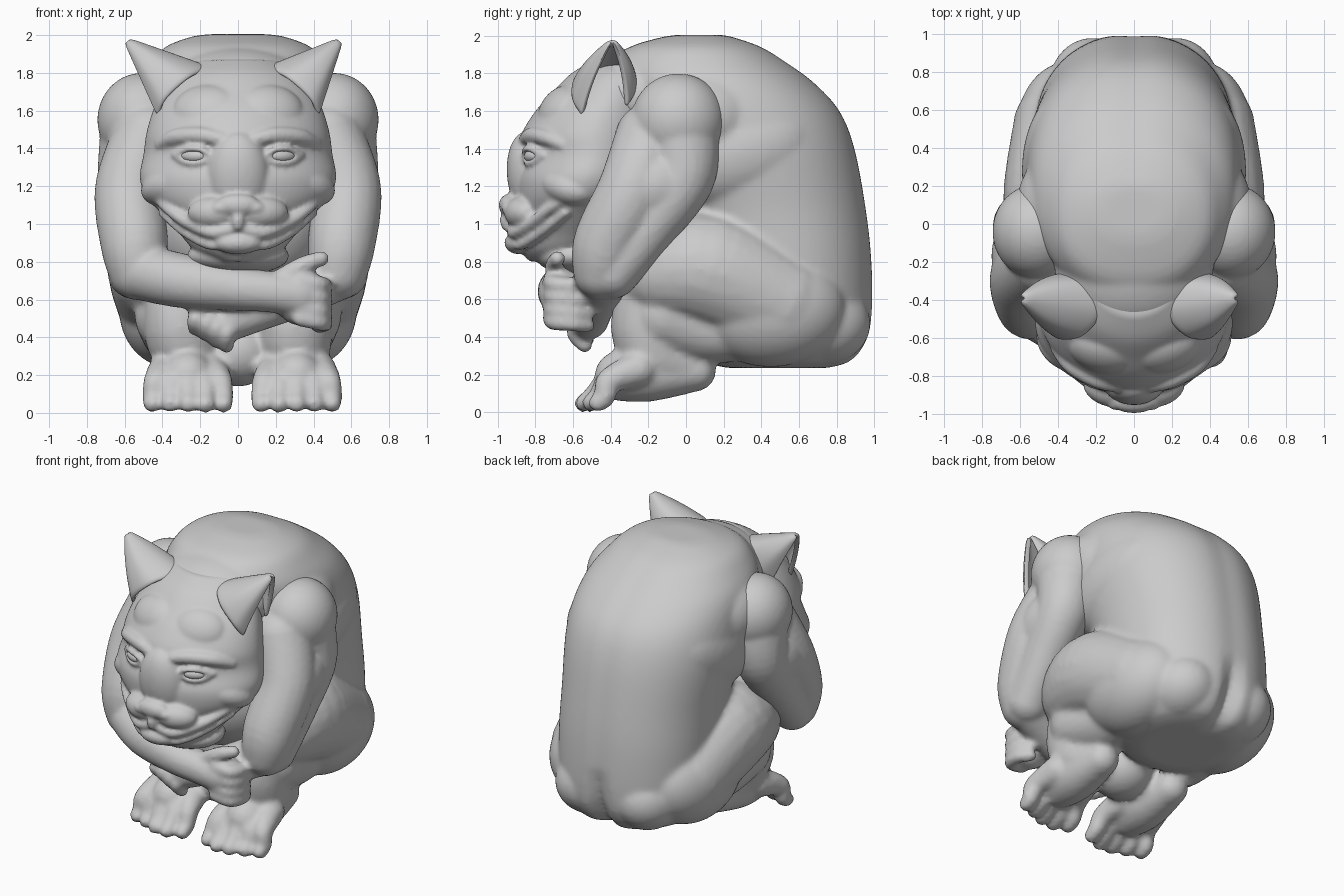
import bpy, bmesh, math
from mathutils import Matrix, Vector, Euler


def spline(pts, n):
    """Catmull-Rom through tuples of any length."""
    p = [pts[0]] + list(pts) + [pts[-1]]
    out = []
    for i in range(1, len(p) - 2):
        for k in range(n):
            t = k / n
            out.append(tuple(0.5 * (2 * b + (c - a) * t + (2 * a - 5 * b + 4 * c - d) * t * t
                                    + (3 * b - a - 3 * c + d) * t ** 3)
                             for a, b, c, d in zip(p[i - 1], p[i], p[i + 1], p[i + 2])))
    return out + [tuple(pts[-1])]


def tube(bm, pts, s=1):
    """Limb of varying radius: points are x, y, z, r; s mirrors x."""
    last = None
    for x, y, z, r in spline(pts, 24):
        v = Vector((x * s, y, z))
        if last is None or (v - last).length > (0.17 if r > 0.1 else 0.3) * r:
            bmesh.ops.create_icosphere(bm, subdivisions=3 if r > 0.1 else 2, radius=r,
                                       matrix=Matrix.Translation(v))
            last = v


def blob(bm, c, r, rot=(0, 0, 0), s=1):
    e = Euler((rot[0], rot[1] * s, rot[2] * s))
    m = Matrix.LocRotScale(Vector((c[0] * s, c[1], c[2])), e, Vector(r))
    bmesh.ops.create_icosphere(bm, subdivisions=4, radius=1, matrix=m)


def loft(bm, sections, power, dent=None, n=72):
    """Stack of superellipses: sections are z, y_front, y_back, half_width."""
    rings = []
    for z, yf, yb, hw in spline(sections, 6):
        ring = []
        for i in range(n):
            a = 2 * math.pi * i / n
            c, q = math.cos(a), math.sin(a)
            x = hw * math.copysign(abs(c) ** (2 / power), c)
            y = (yf + yb) / 2 + (yb - yf) / 2 * math.copysign(abs(q) ** (2 / power), q)
            if dent and q > 0:
                y -= dent(x, z)
            ring.append(bm.verts.new((x, y, z)))
        rings.append(ring)
    for a, b in zip(rings, rings[1:]):
        for i in range(n):
            j = (i + 1) % n
            bm.faces.new((a[i], a[j], b[j], b[i]))
    bm.faces.new(rings[0][::-1])
    bm.faces.new(rings[-1])


def finish(bm, name, voxel=None, smooth=4):
    me = bpy.data.meshes.new(name)
    bm.to_mesh(me)
    bm.free()
    ob = bpy.data.objects.new(name, me)
    bpy.context.collection.objects.link(ob)
    for f in me.polygons:
        f.use_smooth = True
    if voxel:
        m = ob.modifiers.new("fuse", 'REMESH')
        m.mode = 'VOXEL'
        m.voxel_size = voxel
        m.use_smooth_shade = True
        m = ob.modifiers.new("soften", 'SMOOTH')
        m.factor = 0.5
        m.iterations = smooth
    return ob


# Torso with spine groove and cleft, haunches, shins and feet
def back_dent(x, z):
    cleft = 0.07 * math.exp(-(x / 0.06) ** 2) * max(0, min(1, (0.7 - z) / 0.3))
    return cleft + 0.012 * math.exp(-(x / 0.09) ** 2)


bm = bmesh.new()
loft(bm, [(0.235, 0.22, 0.78, 0.26), (0.27, 0.1, 0.89, 0.38), (0.36, 0.03, 0.965, 0.46),
          (0.5, 0.0, 1.0, 0.51), (0.8, 0.0, 0.995, 0.52), (1.08, -0.1, 0.965, 0.53),
          (1.4, -0.3, 0.905, 0.57), (1.6, -0.35, 0.825, 0.56), (1.75, -0.4, 0.69, 0.53),
          (1.86, -0.38, 0.54, 0.46), (1.94, -0.3, 0.41, 0.38), (1.99, -0.14, 0.27, 0.25),
          (2.005, -0.05, 0.2, 0.15)], 2.15, back_dent)
blob(bm, (0, -0.22, 1.68), (0.42, 0.36, 0.26))
blob(bm, (0, -0.2, 1.0), (0.46, 0.36, 0.4))
blob(bm, (0, -0.12, 0.32), (0.2, 0.2, 0.18))
for s in (1, -1):
    blob(bm, (0.37, 0.08, 1.57), (0.25, 0.32, 0.25), (0, 0.3, 0), s)
    blob(bm, (0.37, 0.28, 1.38), (0.22, 0.42, 0.28), (0.3, 0, 0), s)
    blob(bm, (0.36, 0.45, 0.55), (0.27, 0.4, 0.31), (0, 0, 0), s)
    blob(bm, (0.22, 0.72, 0.47), (0.23, 0.26, 0.22), (0, 0, 0), s)
    tube(bm, [(0.36, 0.5, 0.58, 0.28), (0.38, 0.14, 0.75, 0.31), (0.38, -0.08, 0.74, 0.25),
              (0.35, -0.2, 0.70, 0.17)], s)
    fx = 0.31 if s > 0 else 0.265
    tube(bm, [(0.33, -0.2, 0.66, 0.16), (0.30, -0.2, 0.44, 0.2), (fx, -0.14, 0.30, 0.17),
              (fx, 0.03, 0.24, 0.11)], s)
    tube(bm, [(0.34, -0.1, 0.52, 0.21), (0.33, 0.1, 0.45, 0.19), (0.33, 0.3, 0.45, 0.18)], s)
    tube(bm, [(fx, 0.05, 0.22, 0.11), (fx, -0.2, 0.21, 0.155), (fx, -0.37, 0.19, 0.13)], s)
    for i in range(5):
        d = (i - 2) * 0.094
        y = -0.565 + 0.035 * abs(i - 1.5)
        tube(bm, [(fx + d * 0.6, -0.25, 0.23, 0.1), (fx + d * 0.9, -0.41, 0.165, 0.07),
                  (fx + d, y + 0.05, 0.08, 0.056), (fx + d, y, 0.045, 0.05)], s)
finish(bm, "body_and_legs", 0.019, 5)

# Arms: deltoid, triceps, biceps, then the crossed forearms
bm = bmesh.new()
for s in (1, -1):
    blob(bm, (0.51, -0.04, 1.55), (0.235, 0.25, 0.25), (0, 0, 0), s)
    tube(bm, [(0.52, -0.03, 1.5, 0.21), (0.57, -0.02, 1.25, 0.175), (0.57, -0.2, 0.98, 0.15),
              (0.55, -0.4, 0.73, 0.14)], s)
    tube(bm, [(0.47, -0.18, 1.45, 0.2), (0.57, -0.28, 1.18, 0.19), (0.55, -0.42, 0.9, 0.18),
              (0.53, -0.45, 0.74, 0.15)], s)
    blob(bm, (0.55, -0.17, 1.2), (0.2, 0.28, 0.22), (0.3, 0, 0), s)
# upper forearm and gripping hand
tube(bm, [(-0.53, -0.45, 0.75, 0.15), (-0.3, -0.58, 0.70, 0.145), (-0.02, -0.66, 0.66, 0.12),
          (0.18, -0.68, 0.64, 0.11), (0.33, -0.66, 0.62, 0.12)])
blob(bm, (0.34, -0.65, 0.61), (0.15, 0.11, 0.15), (0, 0.1, 0))
for z in (0.70, 0.63, 0.56, 0.50):
    tube(bm, [(0.33, -0.72, z, 0.045), (0.43, -0.70, z - 0.02, 0.047),
              (0.46, -0.60, z - 0.03, 0.043), (0.42, -0.52, z - 0.04, 0.04)])
tube(bm, [(0.22, -0.68, 0.70, 0.06), (0.34, -0.70, 0.78, 0.05), (0.45, -0.68, 0.82, 0.042)])
# lower forearm and hanging hand
tube(bm, [(0.54, -0.42, 0.74, 0.14), (0.33, -0.47, 0.64, 0.13), (0.1, -0.5, 0.54, 0.11),
          (-0.04, -0.52, 0.49, 0.11)])
for i in range(4):
    tube(bm, [(-0.02 - 0.05 * i, -0.54, 0.49 + 0.01 * i, 0.055),
              (-0.06 - 0.055 * i, -0.59, 0.42 + 0.025 * i, 0.047),
              (-0.06 - 0.055 * i, -0.53, 0.35 + 0.032 * i, 0.043)])
finish(bm, "arms_and_hands", 0.017, 4)

# Head: skull, brow, nose, muzzle, lips, jaw and throat
bm = bmesh.new()
loft(bm, [(0.80, -0.83, -0.5, 0.12), (0.86, -0.88, -0.4, 0.23), (0.95, -0.90, -0.3, 0.31),
          (1.05, -0.89, -0.25, 0.40), (1.15, -0.90, -0.2, 0.49), (1.25, -0.90, -0.15, 0.52),
          (1.37, -0.86, -0.12, 0.50), (1.48, -0.87, -0.1, 0.485), (1.6, -0.80, -0.1, 0.45),
          (1.7, -0.71, -0.1, 0.40), (1.8, -0.61, -0.1, 0.33), (1.87, -0.49, -0.12, 0.23)], 1.85)
blob(bm, (0, -0.58, 0.83), (0.27, 0.22, 0.1))
blob(bm, (0, -0.89, 0.9), (0.13, 0.075, 0.06))
blob(bm, (0, -0.94, 1.10), (0.115, 0.055, 0.06))
blob(bm, (0, -0.95, 1.02), (0.035, 0.04, 0.06))
blob(bm, (0, -0.83, 1.25), (0.165, 0.12, 0.24), (0.12, 0, 0))
for s in (1, -1):
    blob(bm, (0.13, -0.87, 1.06), (0.14, 0.09, 0.085), (0, 0, 0.3), s)
    blob(bm, (0.09, -0.945, 1.085), (0.05, 0.035, 0.035), (0, 0, 0), s)
    blob(bm, (0.34, -0.62, 1.21), (0.19, 0.15, 0.11), (0, 0.3, 0.6), s)
    blob(bm, (0.16, -0.66, 1.60), (0.19, 0.11, 0.15), (-0.6, 0, 0.25), s)
    tube(bm, [(0.03, -0.93, 0.975, 0.03), (0.14, -0.905, 0.955, 0.034), (0.27, -0.81, 1.01, 0.034),
              (0.37, -0.725, 1.08, 0.03), (0.43, -0.64, 1.14, 0.025)], s)
    tube(bm, [(0, -0.92, 0.91, 0.03), (0.14, -0.875, 0.89, 0.03), (0.28, -0.765, 0.96, 0.03),
              (0.40, -0.64, 1.06, 0.025)], s)
    tube(bm, [(0.09, -0.85, 1.45, 0.04), (0.2, -0.82, 1.47, 0.045), (0.33, -0.745, 1.46, 0.045),
              (0.41, -0.65, 1.42, 0.035)], s)
    # eyelids around a slanted almond
    tube(bm, [(0.13, -0.855, 1.355, 0.016), (0.2, -0.855, 1.395, 0.018), (0.27, -0.82, 1.395, 0.018),
              (0.34, -0.755, 1.365, 0.016)], s)
    tube(bm, [(0.13, -0.855, 1.355, 0.016), (0.21, -0.845, 1.325, 0.018), (0.28, -0.81, 1.33, 0.018),
              (0.34, -0.755, 1.365, 0.016)], s)
finish(bm, "head", 0.013, 3)

# Eyeballs
bm = bmesh.new()
for s in (1, -1):
    blob(bm, (0.23, -0.815, 1.36), (0.075, 0.038, 0.035), (0, 0, 0.4), s)
finish(bm, "eyes")

# Ears: curved shells opening outwards
for s, side in ((1, "right"), (-1, "left")):
    bm = bmesh.new()
    tip = Vector(((0.545 if s > 0 else 0.595) * s, -0.39, 1.975))
    base = [(0.42, -0.55, 1.57), (0.38, -0.60, 1.66), (0.26, -0.58, 1.77), (0.16, -0.45, 1.82),
            (0.22, -0.31, 1.81), (0.37, -0.27, 1.72), (0.44, -0.32, 1.62)]
    ribs = spline(base, 5)
    grid = []
    for k in range(9):
        t = k / 8 * 0.97
        row = []
        for p in ribs:
            v = Vector((p[0] * s, p[1], p[2])).lerp(tip, t)
            v.y += 0.15 * (p[1] + 0.43) * math.sin(math.pi * t)
            row.append(bm.verts.new(v))
        grid.append(row)
    for a, b in zip(grid, grid[1:]):
        for i in range(len(ribs) - 1):
            bm.faces.new((a[i], a[i + 1], b[i + 1], b[i]))
    ob = finish(bm, side + "_ear")
    m = ob.modifiers.new("thickness", 'SOLIDIFY')
    m.thickness = 0.03
    m.offset = 0
    m = ob.modifiers.new("round", 'SUBSURF')
    m.levels = m.render_levels = 1
